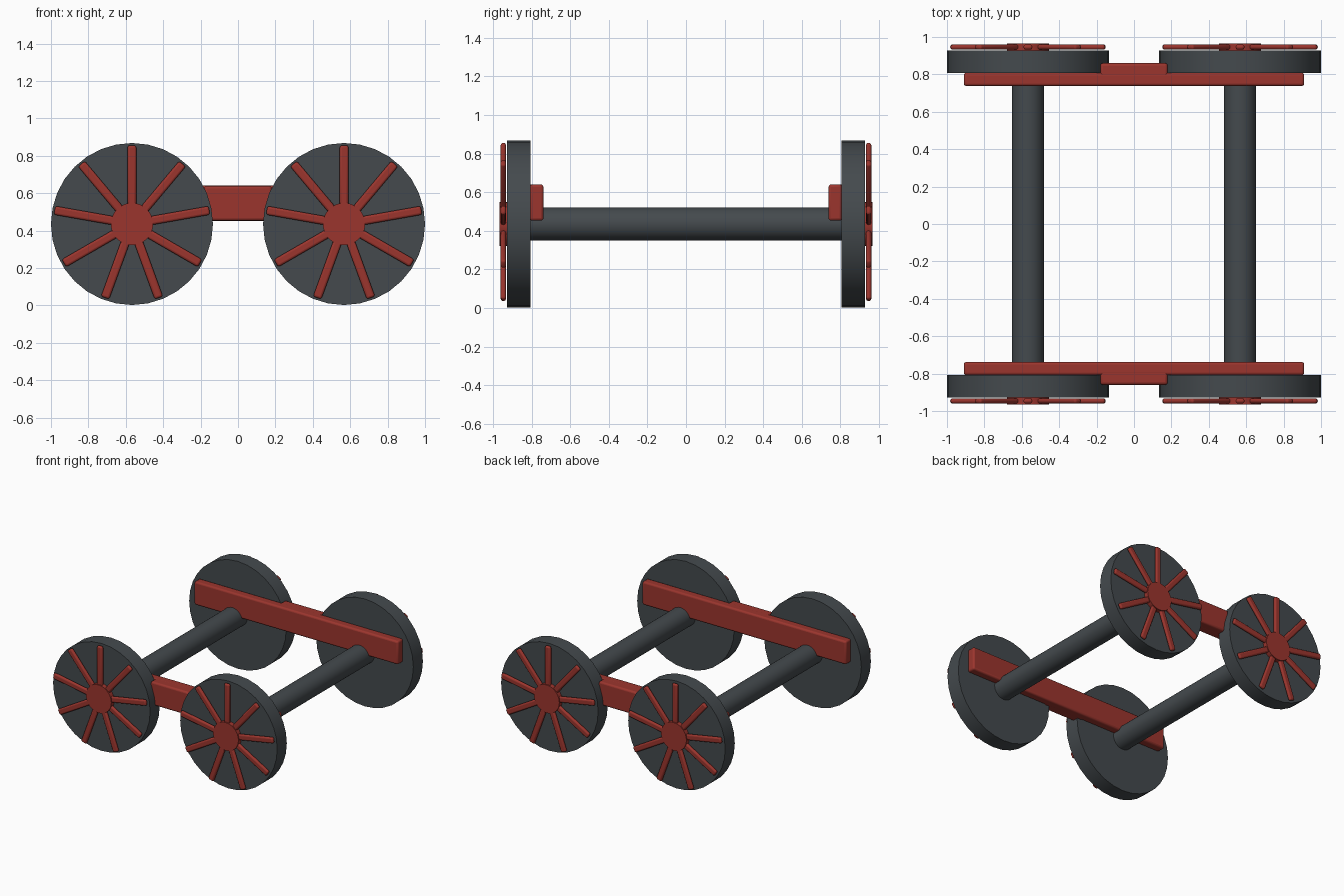
import bpy, math
from mathutils import Matrix, Vector

if "Cube" in bpy.data.objects:
    bpy.data.objects.remove(bpy.data.objects["Cube"])


def material(name, rgb):
    m = bpy.data.materials.new(name)
    m.diffuse_color = (*rgb, 1)
    m.use_nodes = True
    m.node_tree.nodes["Principled BSDF"].inputs["Base Color"].default_value = m.diffuse_color
    return m


GREY = material("dark_grey", (0.058, 0.068, 0.075))
RED = material("red", (0.33, 0.036, 0.027))

WHEEL_X, WHEEL_Z, WHEEL_R = 0.567, 0.435, 0.433
SPOKES = 9


def finish(obj, name, mat):
    obj.name = name
    obj.data.materials.append(mat)
    bpy.ops.object.shade_smooth_by_angle(angle=math.radians(35))
    return obj


def cylinder_y(name, radius, x, y0, y1, mat, sides=32):
    """Cylinder along y between y0 and y1 at wheel-centre height."""
    bpy.ops.mesh.primitive_cylinder_add(
        vertices=sides, radius=radius, depth=abs(y1 - y0),
        location=(x, (y0 + y1) / 2, WHEEL_Z), rotation=(math.pi / 2, 0, 0))
    return finish(bpy.context.object, name, mat)


def rounded_box(name, size, centre, bevel, mat, turn=0.0):
    """Bevelled box, turned about the y axis."""
    bpy.ops.mesh.primitive_cube_add(size=1, location=centre)
    obj = bpy.context.object
    obj.data.transform(Matrix.Diagonal((*size, 1)))
    obj.rotation_euler.y = turn
    mod = obj.modifiers.new("rounded_edges", "BEVEL")
    mod.width, mod.segments = bevel, 3
    return finish(obj, name, mat)


# Axles joining the wheel pairs
for x in (-WHEEL_X, WHEEL_X):
    cylinder_y("axle", 0.086, x, -0.82, 0.82, GREY)

for s in (-1, 1):
    # Side frame bar and the raised block at its middle
    rounded_box("frame_bar", (1.82, 0.07, 0.188), (0, s * 0.773, 0.546), 0.014, RED)
    rounded_box("frame_block", (0.36, 0.10, 0.187), (0, s * 0.81, 0.546), 0.014, RED)

    for x in (-WHEEL_X, WHEEL_X):
        # Solid wheel disc with a hub on its outer face
        cylinder_y("wheel", WHEEL_R, x, s * 0.806, s * 0.928, GREY)
        cylinder_y("hub", 0.113, x, s * 0.926, s * 0.966, RED)

        # Spokes fan out from the hub, the first pointing straight up
        for i in range(SPOKES):
            a = 2 * math.pi * i / SPOKES
            mid = 0.245
            centre = Vector((x + mid * math.sin(a), s * 0.946, WHEEL_Z + mid * math.cos(a)))
            rounded_box("spoke", (0.047, 0.027, 0.35), centre, 0.012, RED, a)
